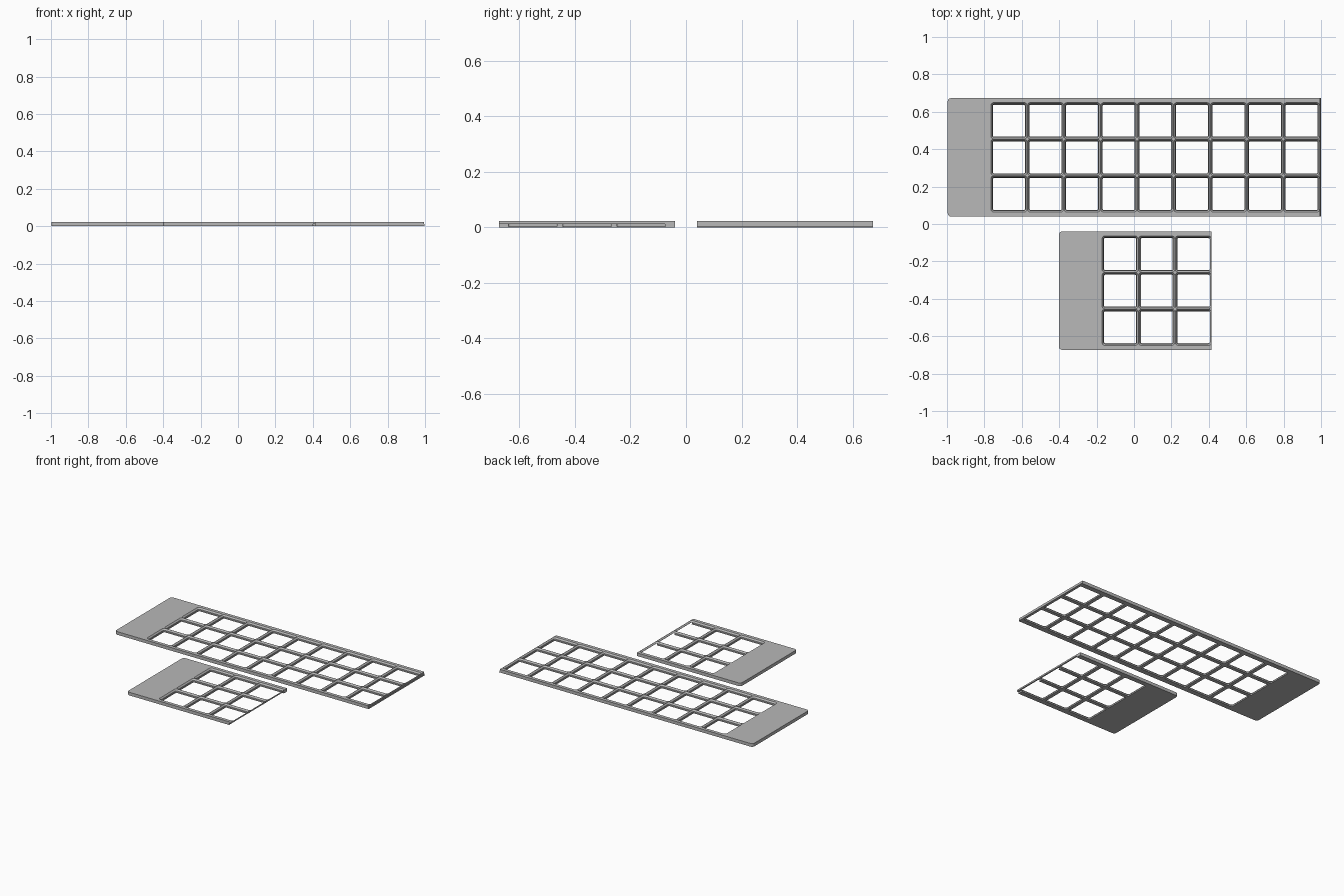
import bpy
import bmesh
import math

if "Cube" in bpy.data.objects:
    bpy.data.objects.remove(bpy.data.objects["Cube"])

PITCH = 0.1956   # cell spacing
H = 0.0225       # plate thickness
RIM = 0.023      # width of the long side rails
PAD = 0.23       # solid pad on the left end

grey = bpy.data.materials.new("light grey")
grey.diffuse_color = (0.48, 0.48, 0.48, 1)
grey.use_nodes = True
grey.node_tree.nodes["Principled BSDF"].inputs["Base Color"].default_value = grey.diffuse_color


def add_object(name, bm, helper=False):
    bmesh.ops.recalc_face_normals(bm, faces=bm.faces[:])
    mesh = bpy.data.meshes.new(name)
    bm.to_mesh(mesh)
    bm.free()
    mesh.materials.append(grey)
    ob = bpy.data.objects.new(name, mesh)
    bpy.context.collection.objects.link(ob)
    if helper:
        ob.hide_render = True
        ob.hide_viewport = True
    return ob


def rounded_rect(x0, x1, y0, y1, radii, steps=4):
    """Outline, radii ordered right-top, left-top, left-bottom, right-bottom."""
    pts = []
    corners = [(x1, y1, -1, -1), (x0, y1, 1, -1), (x0, y0, 1, 1), (x1, y0, -1, 1)]
    for i, ((cx, cy, sx, sy), r) in enumerate(zip(corners, radii)):
        if r == 0:
            pts.append((cx, cy))
            continue
        for k in range(steps + 1):
            a = math.pi / 2 * (i + k / steps)
            pts.append((cx + sx * r + r * math.cos(a), cy + sy * r + r * math.sin(a)))
    return pts


def loft(bm, rings):
    """Closed solid through stacked (outline, z) rings."""
    loops = [[bm.verts.new((x, y, z)) for x, y in pts] for pts, z in rings]
    n = len(loops[0])
    for a, b in zip(loops, loops[1:]):
        for i in range(n):
            j = (i + 1) % n
            bm.faces.new((a[i], a[j], b[j], b[i]))
    bm.faces.new(loops[0][::-1])
    bm.faces.new(loops[-1])


def cut(ob, cutter):
    mod = ob.modifiers.new("cut", 'BOOLEAN')
    mod.operation = 'DIFFERENCE'
    mod.solver = 'EXACT'
    mod.object = cutter


def grid_plate(name, x_left, columns, y0):
    """Padded plate with a 3-row grid of stepped, tapered openings."""
    x_cells = x_left + PAD
    x_right = x_cells + columns * PITCH
    y1 = y0 + 3 * PITCH + 2 * RIM
    bm = bmesh.new()
    outline = rounded_rect(x_left, x_right, y0, y1, (0, 0.018, 0.018, 0))
    loft(bm, [(outline, 0), (outline, H)])
    plate = add_object(name, bm)

    # tapered openings: (inset from cell edge, corner radius, height)
    levels = [(0.0125, 0.005, -0.01), (0.0125, 0.005, 0), (0.0095, 0.008, 0.0033),
              (0.0095, 0.008, 0.0125), (0.0008, 0.016, H), (0.0008, 0.016, H + 0.01)]
    bm = bmesh.new()
    for c in range(columns):
        for r in range(3):
            cx, cy = x_cells + c * PITCH, y0 + RIM + r * PITCH
            loft(bm, [(rounded_rect(cx + d, cx + PITCH - d, cy + d, cy + PITCH - d,
                                    (rad,) * 4), z) for d, rad, z in levels])
    cut(plate, add_object(name + "_opening_cutter", bm, helper=True))
    return plate, x_right, y1


# long plate, nine columns
long_plate, lx, ly1 = grid_plate("long_grid_plate", -1.0 + 0.0036, 9, 0.04)

# low joining lip on the right end of the long plate
bm = bmesh.new()
loft(bm, [(rounded_rect(lx - 0.001, 1.0, 0.04, ly1, (0,) * 4), 0),
          (rounded_rect(lx - 0.001, 0.997, 0.04, ly1, (0,) * 4), 0.0033),
          (rounded_rect(lx - 0.001, 0.997, 0.04, ly1, (0,) * 4), 0.012)])
add_object("joining_lip", bm)

# short plate, three columns
short_plate, sx, sy1 = grid_plate("short_grid_plate", -0.402, 3, -0.673)

# undercut on the right end of the short plate that takes the lip
bm = bmesh.new()
box = rounded_rect(sx - 0.0137, sx + 0.01, -0.69, sy1 - RIM - 0.0125, (0,) * 4)
loft(bm, [(box, -0.02), (box, 0.0115)])
cut(short_plate, add_object("undercut_cutter", bm, helper=True))
